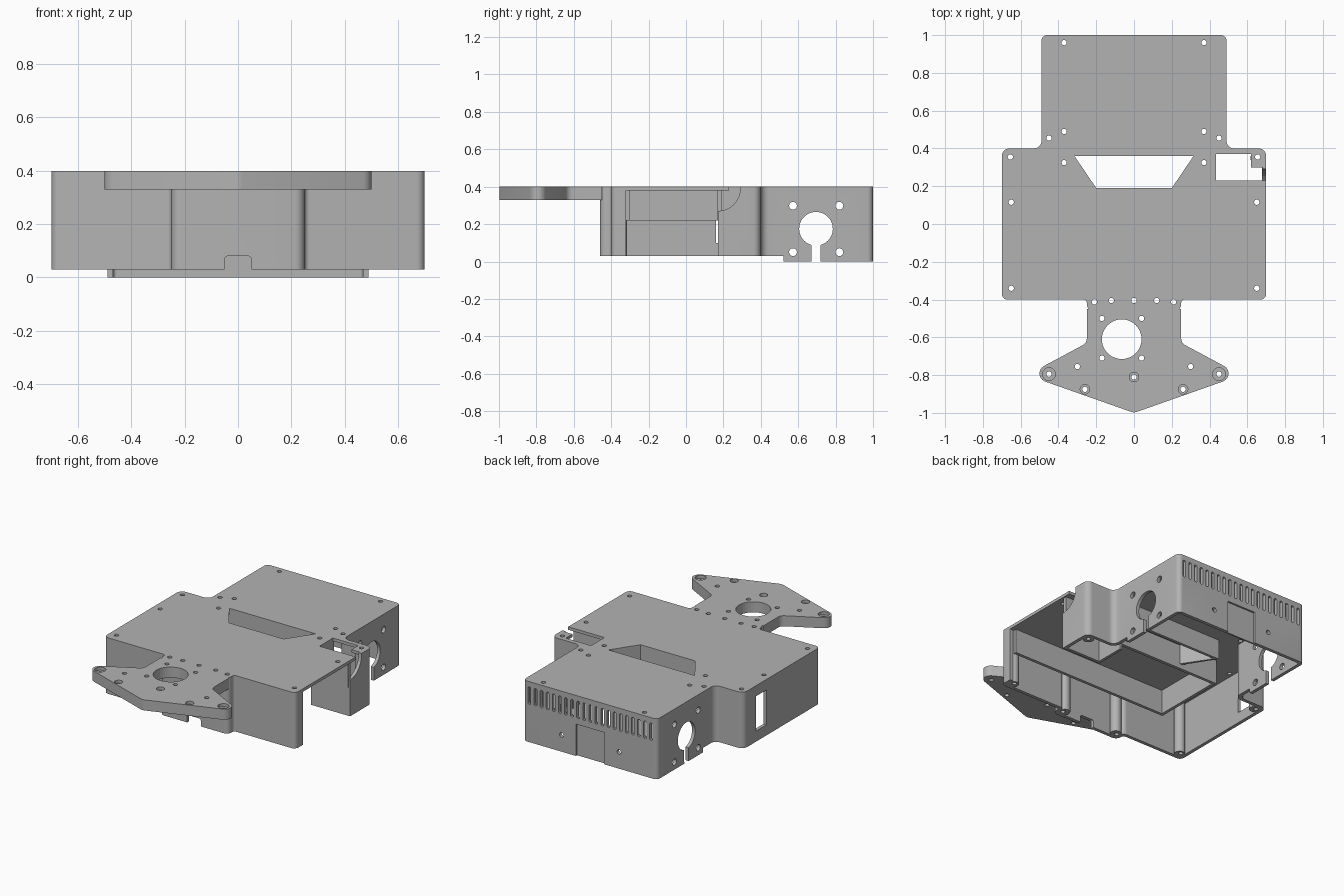
import bpy, bmesh, math
from mathutils import Vector

cube = bpy.data.objects.get("Cube")
if cube:
    bpy.data.objects.remove(cube)

grey = bpy.data.materials.new("plain_grey")
grey.use_nodes = True
colour = (0.45, 0.45, 0.45, 1)
grey.diffuse_color = colour
grey.node_tree.nodes["Principled BSDF"].inputs["Base Color"].default_value = colour


def rounded(corners, steps=6):
    """Turn (x, y, radius) corners into a filleted outline."""
    pts = []
    for i, (x, y, r) in enumerate(corners):
        p = Vector((x, y))
        if r == 0:
            pts.append((x, y))
            continue
        a = (Vector(corners[i - 1][:2]) - p).normalized()
        b = (Vector(corners[(i + 1) % len(corners)][:2]) - p).normalized()
        half = math.acos(max(-1, min(1, a.dot(b)))) / 2
        centre = p + (a + b).normalized() * (r / math.sin(half))
        t = r / math.tan(half)
        s, e = p + a * t - centre, p + b * t - centre
        start = math.atan2(s.y, s.x)
        sweep = math.atan2(s.x * e.y - s.y * e.x, s.dot(e))
        for k in range(steps + 1):
            ang = start + sweep * k / steps
            pts.append((centre.x + r * math.cos(ang), centre.y + r * math.sin(ang)))
    return pts


def mirrored(half):
    return half + [(-x, y, r) for x, y, r in reversed(half) if x > 0]


def circle(u, v, r, n=16):
    return [(u + r * math.cos(2 * math.pi * k / n), v + r * math.sin(2 * math.pi * k / n))
            for k in range(n)]


def rect(u0, u1, v0, v1):
    return [(u0, v0), (u1, v0), (u1, v1), (u0, v1)]


def prism(bm, pts, lo, hi, axis="z"):
    place = {"z": lambda u, v, w: (u, v, w), "x": lambda u, v, w: (w, u, v),
             "y": lambda u, v, w: (u, w, v)}[axis]
    bottom = [bm.verts.new(place(u, v, lo)) for u, v in pts]
    top = [bm.verts.new(place(u, v, hi)) for u, v in pts]
    faces = [bm.faces.new(bottom), bm.faces.new(top)]
    for i in range(len(pts)):
        j = (i + 1) % len(pts)
        faces.append(bm.faces.new((bottom[i], bottom[j], top[j], top[i])))
    bmesh.ops.recalc_face_normals(bm, faces=faces)


def make(name, parts):
    bm = bmesh.new()
    for part in parts:
        prism(bm, *part)
    mesh = bpy.data.meshes.new(name)
    bm.to_mesh(mesh)
    bm.free()
    mesh.materials.append(grey)
    ob = bpy.data.objects.new(name, mesh)
    bpy.context.collection.objects.link(ob)
    return ob


def combine(ob, other, operation="DIFFERENCE"):
    """Leave the boolean live and hide the helper."""
    mod = ob.modifiers.new(other.name, "BOOLEAN")
    mod.operation, mod.object, mod.solver = operation, other, "EXACT"
    other.hide_render = True
    other.hide_set(True)


# Hollow body shell, open underneath
outer = [(0.25, -0.46, 0.035), (0.25, -0.4, 0.018), (0.7, -0.4, 0.03),
         (0.7, 0.4, 0.04), (0.49, 0.4, 0.04), (0.49, 1, 0.03)]
inner = [(0.228, -0.438, 0.02), (0.228, -0.378, 0.03), (0.678, -0.378, 0.02),
         (0.678, 0.378, 0.02), (0.468, 0.378, 0.05), (0.468, 0.978, 0.015)]
shell = make("body_shell", [(rounded(mirrored(outer)), 0, 0.4)])
combine(shell, make("cavity_cutter", [(rounded(mirrored(inner)), -0.1, 0.38)]))

# Pointed front mounting plate
nose_half = [(0, -1, 0.05), (0.567, -0.8, 0.045), (0.25, -0.63, 0.04), (0.25, -0.45, 0)]
nose = make("front_plate", [(rounded(mirrored(nose_half)), 0.33, 0.4)])

# Interior partitions, corner housing and slot surround
partitions = [make("battery_wall_rear", [(rect(-0.47, 0.69, 0.165, 0.185), 0.22, 0.39)]),
              make("battery_wall_front", [(rect(-0.47, 0.67, -0.32, -0.3), 0.22, 0.39)]),
              make("battery_wall_end", [(rect(-0.49, -0.47, -0.32, 0.185), 0.22, 0.39)])]
housing = make("corner_housing", [([(0.415, 0.17), (0.69, 0.17), (0.69, 0.19), (0.433, 0.19),
                                    (0.433, 0.385), (0.415, 0.385)], 0.03, 0.39)])
surround = make("slot_surround", [([(-0.222, 0.187), (-0.202, 0.187), (-0.318, 0.362),
                                    (0.318, 0.362), (0.202, 0.187), (0.222, 0.187),
                                    (0.345, 0.38), (-0.345, 0.38)], 0.25, 0.39)])

# Screw posts
post_places = [(s * x, y) for s in (-1, 1)
               for x, y in ((0.65, 0.35), (0.65, -0.35), (0.2, -0.408))]
posts = make("screw_posts", [(circle(x, y, 0.034, 24), 0.03, 0.39) for x, y in post_places])

# Screw holes, motor hole and tapered slot through the top
pairs = [(0.37, 0.96), (0.37, 0.49), (0.45, 0.455), (0.37, 0.325), (0.655, 0.355),
         (0.65, 0.115), (0.65, -0.34), (0.21, -0.412), (0.12, -0.405),
         (0.3, -0.755), (0.26, -0.875), (0.45, -0.795)]
holes = [(s * x, y) for x, y in pairs for s in (-1, 1)]
holes += [(0, -0.405), (0, -0.81)]
holes += [(x, y) for x in (-0.17, 0.04) for y in (-0.5, -0.71)]
drill = make("drill_cutter", [(circle(x, y, 0.014), -0.1, 0.5) for x, y in holes]
             + [(circle(-0.065, -0.61, 0.105, 40), 0.2, 0.5),
                (rect(-0.2, 0.2, 0.19, 0.19)[:2] + [(0.315, 0.36), (-0.315, 0.36)], 0.2, 0.5)])

# Counterbores on the front plate
bores = [(0, -0.81, 0.025)]
bores += [(s * x, y, r) for s in (-1, 1)
          for x, y, r in ((0.45, -0.795, 0.034), (0.26, -0.875, 0.025))]
sink = make("counterbore_cutter", [(circle(x, y, r, 24), 0.38, 0.5) for x, y, r in bores])

# Stepped underside, corner cut-out, side ports with slits, vents and rear panel
gap = 0.26
keyhole = []
for k in range(33):
    ang = -math.pi / 2 + gap + k / 32 * (2 * math.pi - 2 * gap)
    keyhole.append((0.695 + 0.09 * math.cos(ang), 0.175 + 0.09 * math.sin(ang)))
keyhole += [(0.672, -0.05), (0.718, -0.05)]
wall_cuts = [(rect(-0.8, 0.8, -0.7, 0.52), -0.1, 0.03),
             ([(0.435, 0.23), (0.679, 0.23), (0.679, 0.3), (0.62, 0.3),
               (0.62, 0.37), (0.435, 0.37)], 0.35, 0.5),
             (rect(-0.105, 0.105, -0.05, 0.21), 0.988, 1.1, "y")]
for lo, hi in ((-0.6, -0.44), (0.44, 0.6)):
    wall_cuts.append((keyhole, lo, hi, "x"))
    wall_cuts += [(circle(y, z, 0.021), lo, hi, "x")
                  for y in (0.572, 0.82) for z in (0.05, 0.298)]
for k in range(-10, 11):
    x = 0.0445 * k
    slit = [(u + x, v, 0.008) for u, v in rect(-0.01, 0.01, 0.25, 0.365)]
    wall_cuts.append((rounded(slit, 2), 0.95, 1.1, "y"))
wall_cuts += [(circle(s * 0.21, 0.11, 0.015), 0.95, 1.1, "y") for s in (-1, 1)]

# Side opening with a curved bite, far window and front cable notch
opening = [(-0.32, -0.05), (0.17, -0.05)]
for k in range(9):
    ang = k * math.pi / 16
    opening.append((0.17 + 0.12 * math.sin(ang), 0.39 - 0.12 * math.cos(ang)))
opening += [(0.29, 0.45), (0.23, 0.45), (0.23, 0.38), (-0.32, 0.38)]
notch = [(-0.05, -0.05, 0), (0.05, -0.05, 0), (0.05, 0.08, 0.012), (-0.05, 0.08, 0.012)]
side_cuts = [(opening, 0.66, 0.75, "x"),
             (rect(0.16, 0.27, 0.1, 0.33), -0.75, -0.66, "x"),
             (rounded(notch), -0.5, -0.425, "y")]

combine(shell, make("wall_cutter", wall_cuts))
combine(shell, make("side_cutter", side_cuts))
for ob in (shell, nose, posts):
    combine(ob, drill)
combine(nose, sink)

# Smooth the rounded corners, keep the edges sharp
bpy.ops.object.select_all(action="DESELECT")
for ob in [shell, nose, housing, surround, posts] + partitions:
    ob.select_set(True)
    bpy.context.view_layer.objects.active = ob
bpy.ops.object.shade_smooth_by_angle(angle=math.radians(35))
